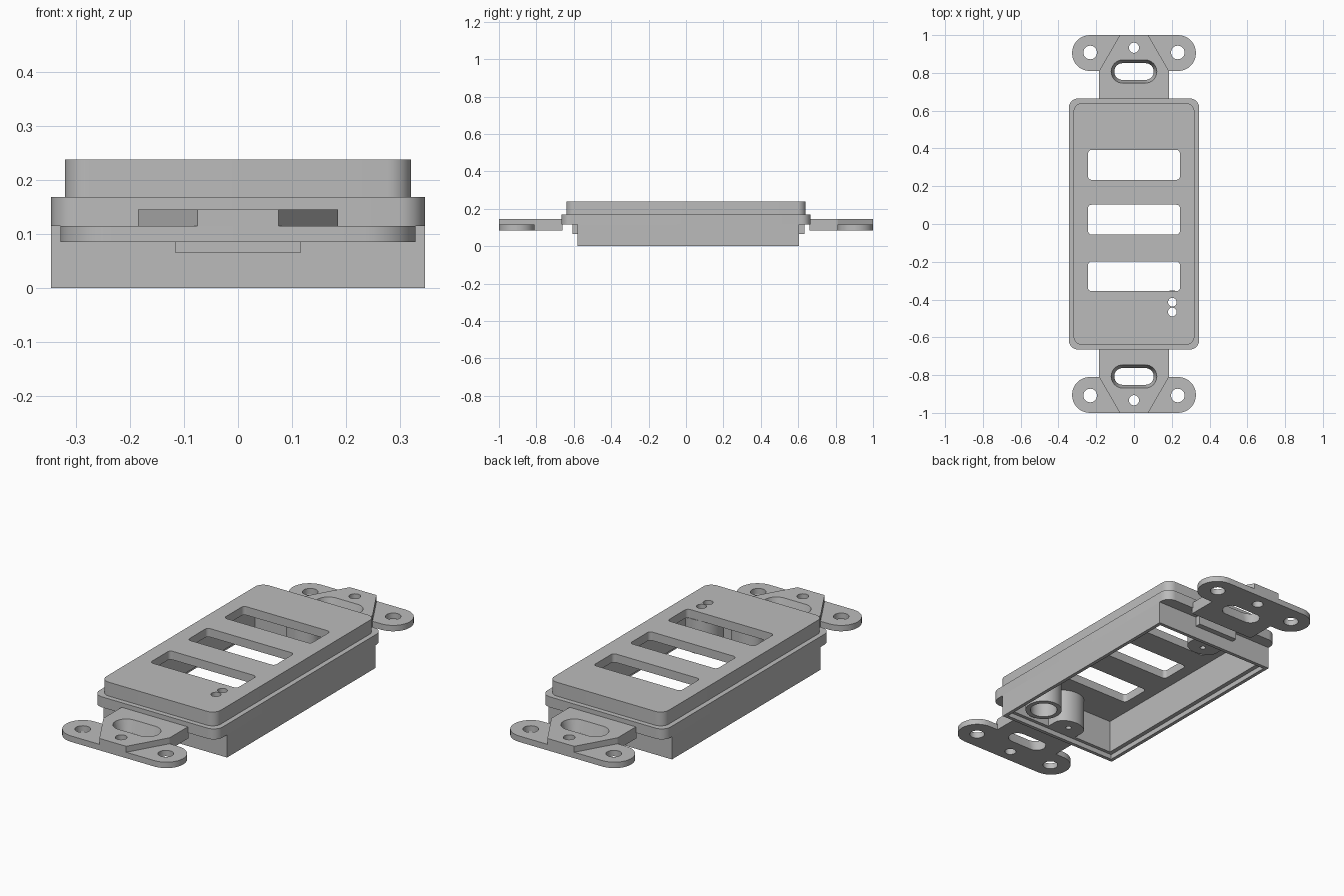
import bpy, bmesh
from math import sin, cos, pi

cube = bpy.data.objects.get("Cube")
if cube:
    bpy.data.objects.remove(cube, do_unlink=True)

grey = bpy.data.materials.new("plain grey")
grey.use_nodes = True
grey.diffuse_color = (0.5, 0.5, 0.5, 1)
grey.node_tree.nodes["Principled BSDF"].inputs["Base Color"].default_value = (0.5, 0.5, 0.5, 1)


def rounded(cx, cy, hx, hy, r=0.0, steps=8):
    """Outline of a rounded rectangle, counter-clockwise."""
    if r == 0:
        return [(cx - hx, cy - hy), (cx + hx, cy - hy), (cx + hx, cy + hy), (cx - hx, cy + hy)]
    pts = []
    for k, (sx, sy) in enumerate([(1, 1), (-1, 1), (-1, -1), (1, -1)]):
        for i in range(steps + 1):
            a = (k + i / steps) * pi / 2
            p = (cx + sx * (hx - r) + r * cos(a), cy + sy * (hy - r) + r * sin(a))
            if not pts or abs(p[0] - pts[-1][0]) + abs(p[1] - pts[-1][1]) > 1e-5:
                pts.append(p)
    if abs(pts[0][0] - pts[-1][0]) + abs(pts[0][1] - pts[-1][1]) < 1e-5:
        pts.pop()
    return pts


def circle(cx, cy, r, n=32):
    return [(cx + r * cos(2 * pi * i / n), cy + r * sin(2 * pi * i / n)) for i in range(n)]


def prism(name, outline, z0, z1, top=None):
    """Solid between an outline at z0 and an outline (same by default) at z1."""
    bm = bmesh.new()
    low = [bm.verts.new((x, y, z0)) for x, y in outline]
    high = [bm.verts.new((x, y, z1)) for x, y in (top or outline)]
    n = len(low)
    bm.faces.new(low[::-1])
    bm.faces.new(high)
    for i in range(n):
        j = (i + 1) % n
        bm.faces.new((low[i], low[j], high[j], high[i]))
    bmesh.ops.recalc_face_normals(bm, faces=bm.faces[:])
    mesh = bpy.data.meshes.new(name)
    bm.to_mesh(mesh)
    bm.free()
    mesh.materials.append(grey)
    ob = bpy.data.objects.new(name, mesh)
    bpy.context.collection.objects.link(ob)
    return ob


def cutter(outline, z0, z1, top=None):
    ob = prism("cutter", outline, z0, z1, top)
    ob.hide_render = True
    return ob


def finish(ob, cutters=()):
    """Cut the holes into a part and shade its round sides."""
    for c in cutters:
        mod = ob.modifiers.new("hole", 'BOOLEAN')
        mod.operation, mod.solver, mod.object = 'DIFFERENCE', 'EXACT', c
    bpy.context.view_layer.update()
    deps = bpy.context.evaluated_depsgraph_get()
    mesh = bpy.data.meshes.new_from_object(ob.evaluated_get(deps))
    ob.modifiers.clear()
    ob.data = mesh
    bpy.ops.object.select_all(action='DESELECT')
    ob.select_set(True)
    bpy.context.view_layer.objects.active = ob
    bpy.ops.object.shade_smooth_by_angle(angle=pi / 6)


# Housing: open box, rim and raised face, all hollowed by one cavity
Y_FRONT, Y_BACK = -0.58, 0.605
mid, half = (Y_FRONT + Y_BACK) / 2, (Y_BACK - Y_FRONT) / 2
CEILING = 0.195
cavity = cutter(rounded(0, mid, 0.305, half - 0.035), -0.1, CEILING)
recess = cutter(rounded(0, mid, 0.327, half - 0.018), -0.1, 0.025)
windows = [cutter(rounded(0, y, 0.243, 0.079, 0.018), 0.15, 0.3) for y in (0.313, 0.023, -0.277)]
lights = [cutter(circle(0.203, y, 0.023), 0.15, 0.3) for y in (-0.414, -0.466)]

finish(prism("back_box", rounded(0, mid, 0.345, half), 0, 0.115), [cavity, recess])
finish(prism("rim", rounded(0, 0, 0.345, 0.665, 0.05), 0.115, 0.168), [cavity])
finish(prism("face_plate", rounded(0, 0, 0.32, 0.64, 0.045), 0.168, 0.238),
       [cavity] + windows + lights)

# Tube behind the indicator lights
bore = cutter(circle(0.203, -0.44, 0.065), -0.1, 0.3)
finish(prism("light_tube", circle(0.203, -0.44, 0.088), 0.025, CEILING), [bore])

extra = [cavity, recess, bore] + windows + lights
for s, end, wall in ((1, "back", Y_BACK), (-1, "front", Y_FRONT)):
    # Screw boss inside the end wall
    inner = wall - s * 0.035
    arc = [(0.085 * cos(pi * i / 12), inner - s * (0.05 + 0.06 * sin(pi * i / 12))) for i in range(13)]
    pilot = cutter(circle(0, inner - s * 0.05, 0.014, 16), -0.1, 0.12)
    finish(prism(end + "_screw_boss", [(0.085, inner)] + arc + [(-0.085, inner)], 0.025, CEILING), [pilot])

    # Small ledge on the wall under the strap
    ledge = prism(end + "_ledge", rounded(0, wall + s * 0.012, 0.115, 0.016), 0.065, 0.115)
    finish(ledge)

    # Mounting strap: thick tapered tongue over a thin plate with round ears
    slot = cutter(rounded(0, s * 0.807, 0.103, 0.043, 0.0425), 0.08, 0.15,
                  rounded(0, s * 0.807, 0.122, 0.063, 0.0625))
    holes = [cutter(circle(x, s * 0.908, 0.036), 0, 0.3) for x in (-0.232, 0.232)]
    pin = cutter(circle(0, s * 0.933, 0.027), 0, 0.3)
    tongue = [(0.185, s * 0.66), (0.185, s * 0.81), (0.075, s), (-0.075, s), (-0.185, s * 0.81), (-0.185, s * 0.66)]
    finish(prism(end + "_tongue", tongue, 0.115, 0.145), [slot, pin])
    ears = rounded(0, s * 0.905, 0.328, 0.095, 0.0945)
    neck = rounded(0, s * 0.74, 0.185, 0.08)
    plate = prism(end + "_ear_plate", ears, 0.085, 0.115)
    arm = cutter(neck, 0.085, 0.115)
    join = plate.modifiers.new("neck", 'BOOLEAN')
    join.operation, join.solver, join.object = 'UNION', 'EXACT', arm
    finish(plate, [slot, pin] + holes)
    extra += [pilot, slot, pin, arm] + holes

for ob in extra:
    bpy.data.objects.remove(ob, do_unlink=True)
